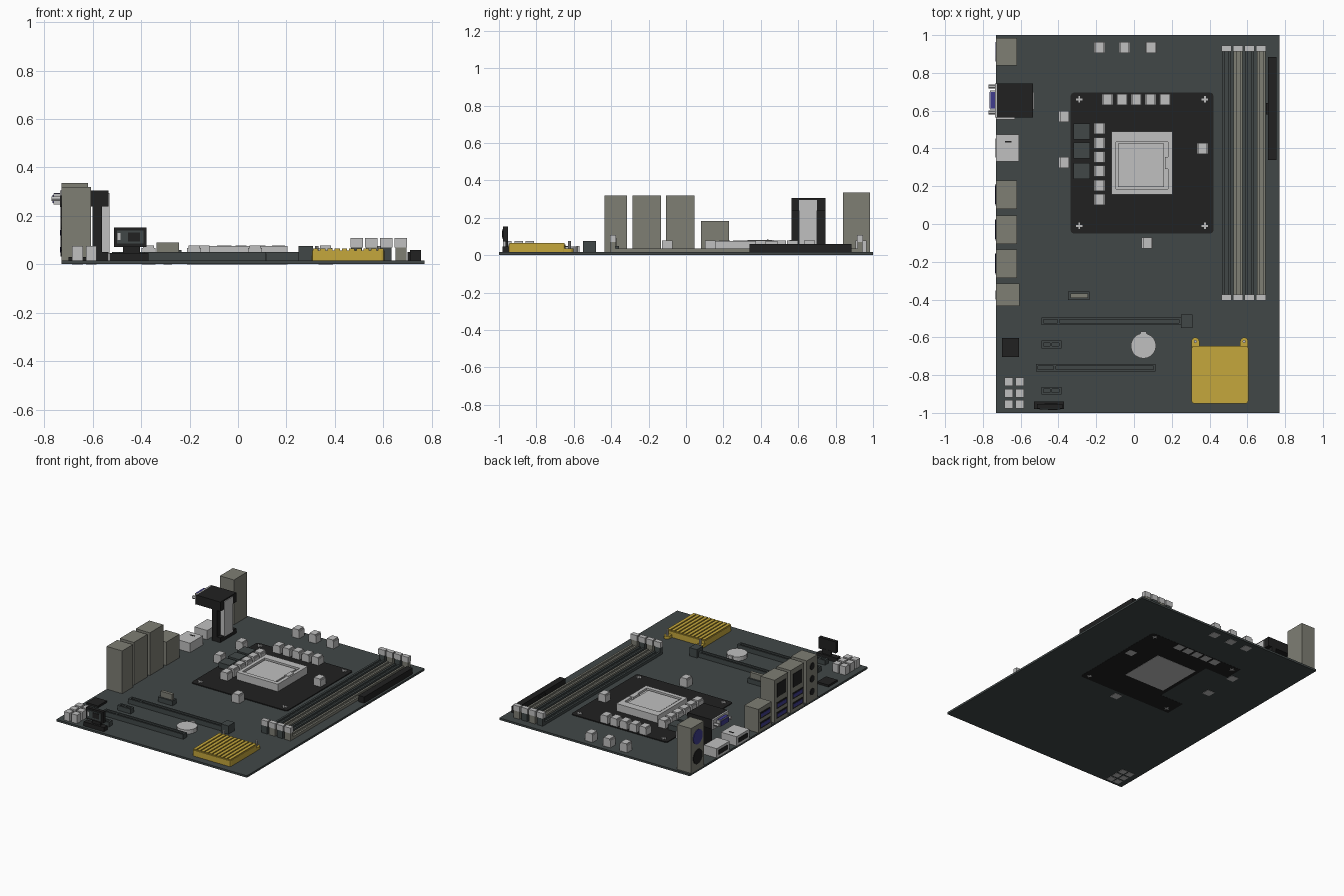
import bpy
import bmesh
from math import pi
from mathutils import Matrix

default_cube = bpy.data.objects.get("Cube")
if default_cube:
    bpy.data.objects.remove(default_cube, do_unlink=True)


def make_material(name, red, green, blue):
    material = bpy.data.materials.new(name)
    material.use_nodes = True
    colour = (red, green, blue, 1)
    material.diffuse_color = colour
    material.node_tree.nodes["Principled BSDF"].inputs["Base Color"].default_value = colour
    return material


slate = make_material("slate", .053, .064, .064)
light_grey = make_material("light grey", .53, .53, .53)
warm_grey = make_material("warm grey", .21, .21, .175)
black = make_material("black", .015, .015, .015)
gold = make_material("gold", .56, .39, .045)
blue = make_material("blue", .05, .045, .27)


def finish(mesh_builder, name, material):
    mesh = bpy.data.meshes.new(name)
    mesh_builder.to_mesh(mesh)
    mesh_builder.free()
    mesh.materials.append(material)
    part = bpy.data.objects.new(name, mesh)
    bpy.context.scene.collection.objects.link(part)
    return part


def box(name, material, x_range, y_range, z_range, bevel=0):
    """Axis-aligned box, optionally with chamfered upright edges."""
    builder = bmesh.new()
    bmesh.ops.create_cube(builder, size=1)
    for vert in builder.verts:
        for axis, limits in enumerate((x_range, y_range, z_range)):
            vert.co[axis] = limits[0] if vert.co[axis] < 0 else limits[1]
    if bevel:
        upright = [edge for edge in builder.edges
                   if abs(edge.verts[0].co.z - edge.verts[1].co.z) > 1e-6]
        bmesh.ops.bevel(builder, geom=upright, offset=bevel, segments=2,
                        profile=.5, affect='EDGES')
    return finish(builder, name, material)


def block(name, material, centre, size, z_range):
    """Box given by its centre and footprint."""
    (x, y), (width, depth) = centre, size
    return box(name, material, (x - width / 2, x + width / 2),
               (y - depth / 2, y + depth / 2), z_range)


def disc(name, material, centre, radius, length, sides=16, sideways=False):
    builder = bmesh.new()
    turn = Matrix.Rotation(pi / 2, 4, 'Y') if sideways else Matrix.Identity(4)
    bmesh.ops.create_cone(builder, cap_ends=True, segments=sides, radius1=radius,
                          radius2=radius, depth=length,
                          matrix=Matrix.Translation(centre) @ turn)
    return finish(builder, name, material)


TOP = .016
EDGE = -.73

# Circuit board
box("circuit_board", slate, (EDGE, .77), (-1, 1), (.002, TOP))

# Processor mounting plate, notched on the underside
box("mounting_plate", black, (-.335, .42), (-.05, .695), (.01, .022), .015)
box("back_plate", black, (-.15, .42), (-.05, .695), (.001, .01), .015)
for name, y_range in (("back_plate_lower_arm", (-.05, .1)),
                      ("back_plate_upper_arm", (.56, .695))):
    box(name, black, (-.335, -.14), y_range, (.001, .01))
for x in (-.29, .375):
    for y in (-.01, .66):
        block("plate_screw", light_grey, (x, y), (.034, .01), (0, .026))
        block("plate_screw_cross", light_grey, (x, y), (.01, .034), (0, .0262))

# Processor socket: base, raised frame, and lid with a latch notch
box("socket_base", light_grey, (-.12, .205), (.155, .49), (0, .06))
for name, x_range, y_range in (
        ("socket_frame_left", (-.12, -.095), (.155, .49)),
        ("socket_frame_right", (.18, .205), (.155, .49)),
        ("socket_frame_front", (-.095, .18), (.155, .185)),
        ("socket_frame_back", (-.095, .18), (.435, .49))):
    box(name, light_grey, x_range, y_range, (.06, .075))
box("socket_lid", light_grey, (-.085, .16), (.195, .425), (.06, .068))
box("socket_latch", light_grey, (.165, .195), (.29, .355), (.06, .078))


# Power and fan headers
def header(x, y, bottom=0):
    block("header", light_grey, (x, y), (.058, .058), (bottom, .068))
    block("header_rim", light_grey, (x, y), (.046, .058), (.068, .078))


for step in range(5):
    header(-.14 + step * .076, .66)
for step in range(6):
    header(-.182, .13 + step * .075, TOP)
for x in (-.182, -.05, .09):
    header(x, .935)
for x, y in ((-.37, .57), (-.37, .325), (.362, .4), (.07, -.1)):
    header(x, y)
for x in (-.663, -.606):
    for y in (-.955, -.895, -.835):
        block("panel_header", light_grey, (x, y), (.045, .045), (0, .076))

# Regulator chips
for y in (.28, .388, .49):
    block("regulator_chip", slate, (-.277, y), (.088, .085), (TOP, .06))

# Memory slots: two rails with a groove, end towers and clips
for index in range(4):
    x = .49 + index * .061
    shade = warm_grey if index % 2 else slate
    block("memory_slot_base", shade, (x, .27), (.046, 1.3), (TOP, .026))
    for side in (-1, 1):
        block("memory_slot_rail", shade, (x + side * .016, .27), (.014, 1.3), (TOP, .036))
        end = .27 + side * .66
        block("memory_slot_tower", shade, (x, end), (.046, .028), (TOP, .075))
        block("memory_clip", light_grey, (x, end), (.052, .032), (.07, .108))

# Main power connector
box("main_power_connector", black, (.71, .755), (.34, .885), (TOP, .06))
box("main_power_latch", black, (.7, .71), (.58, .64), (TOP, .05))

# Gold chipset heatsink with fins and spring pins
box("heatsink", gold, (.305, .605), (-.95, -.645), (TOP, .058), .012)
for index in range(10):
    block("heatsink_fin", gold, (.32 + index * .03, -.797), (.022, .295), (.05, .065))
for x in (.325, .583):
    disc("heatsink_tab", gold, (x, -.622, .026), .021, .02)
    block("heatsink_tab_arm", gold, (x, -.645), (.042, .04), (TOP, .036))
    disc("heatsink_pin", light_grey, (x, -.622, .045), .008, .06, 8)

# Coin battery and its holder
disc("battery", light_grey, (.05, -.645, .03), .067, .03, 20)
box("battery_clip", light_grey, (.035, .065), (-.585, -.57), (TOP, .05))


# Expansion slots: floor, long walls and cross walls
def expansion_slot(start, end, y, key):
    middle, length = (start + end) / 2, end - start
    block("expansion_slot_floor", slate, (middle, y), (length, .04), (TOP, .035))
    for side in (-1, 1):
        block("expansion_slot_wall", slate, (middle, y + side * .0145),
              (length, .011), (TOP, .05))
    for x in (start + .006, key, end - .006):
        block("expansion_slot_key", slate, (x, y), (.012, .018), (TOP, .05))


expansion_slot(-.49, .25, -.515, -.4)
expansion_slot(-.52, .115, -.76, -.42)
for y in (-.638, -.883):
    expansion_slot(-.49, -.385, y, -.44)
block("expansion_slot_latch", slate, (.28, -.515), (.06, .07), (TOP, .075))

# Small pin header with shroud
block("pin_header_base", slate, (-.292, -.38), (.115, .045), (TOP, .05))
block("pin_header_shroud", warm_grey, (-.29, -.38), (.092, .022), (TOP, .09))

# Flat controller chip
block("controller_chip", black, (-.655, -.653), (.09, .1), (TOP, .03))

# Upright sound card at the front edge
block("sound_card_base", black, (-.45, -.96), (.16, .04), (TOP, .046))
block("sound_card_post", black, (-.44, -.958), (.07, .014), (TOP, .08))
block("sound_card_panel", black, (-.445, -.965), (.135, .025), (.072, .153))
block("sound_card_window", slate, (-.445, -.979), (.11, .006), (.085, .14))
block("sound_card_plug", black, (-.43, -.982), (.05, .006), (.095, .132))
block("sound_card_pin", light_grey, (-.492, -.982), (.014, .006), (.1, .13))

# Light grey low ports on the board edge
for y, inner in ((.402, -.608), (.625, -.63)):
    box("video_port", light_grey, (EDGE, inner), (y - .072, y + .072), (TOP, .082))
    block("video_port_opening", black, (EDGE, y), (.006, .1), (.032, .064))
block("video_port_slit", black, (-.665, .436), (.035, .008), (.08, .084))


# Warm grey port towers
def port_tower(y, depth, height, inner=-.62):
    box("port_tower", warm_grey, (EDGE, inner), (y - depth / 2, y + depth / 2), (TOP, height))


def usb_port(y, z):
    block("usb_opening", black, (EDGE, y), (.006, .115), (z - .022, z + .022))
    block("usb_tongue", blue, (EDGE, y), (.01, .1), (z - .012, z + .012))


def round_port(name, material, y, z, radius):
    disc(name, material, (EDGE, y, z), radius, .008, sideways=True)


port_tower(.155, .15, .183)
port_tower(-.03, .152, .32)
port_tower(-.21, .152, .32)
port_tower(-.375, .12, .32, -.607)
for y in (.155, -.03, -.21):
    for z in (.06, .13):
        usb_port(y, z)
for y in (-.03, -.21):
    block("network_opening", black, (EDGE, y), (.006, .1), (.19, .285))
for z in (.08, .17, .26):
    round_port("audio_jack", black, -.375, z, .024)
port_tower(.912, .145, .335)
round_port("keyboard_port", blue, .912, .25, .052)
round_port("mouse_port", black, .912, .11, .052)

# Raised display connector on its upright stand
box("display_body", black, (-.725, -.535), (.565, .745), (.238, .305))
box("display_stand", black, (-.6, -.562), (.565, .745), (TOP, .245))
box("display_stand_foot", black, (-.6, -.535), (.565, .745), (TOP, .05))
box("display_ground_plate", light_grey, (-.562, -.53), (.605, .7), (.045, .295))
box("display_flange", light_grey, (-.735, -.724), (.565, .745), (.236, .305))
box("display_shell", light_grey, (-.762, -.734), (.605, .707), (.247, .292))
box("display_socket", blue, (-.766, -.734), (.612, .7), (.253, .286))
box("display_socket_top", blue, (-.76, -.736), (.612, .7), (.286, .294))
for y in (.59, .728):
    disc("display_screw", light_grey, (-.75, y, .27), .011, .04, 6, True)
